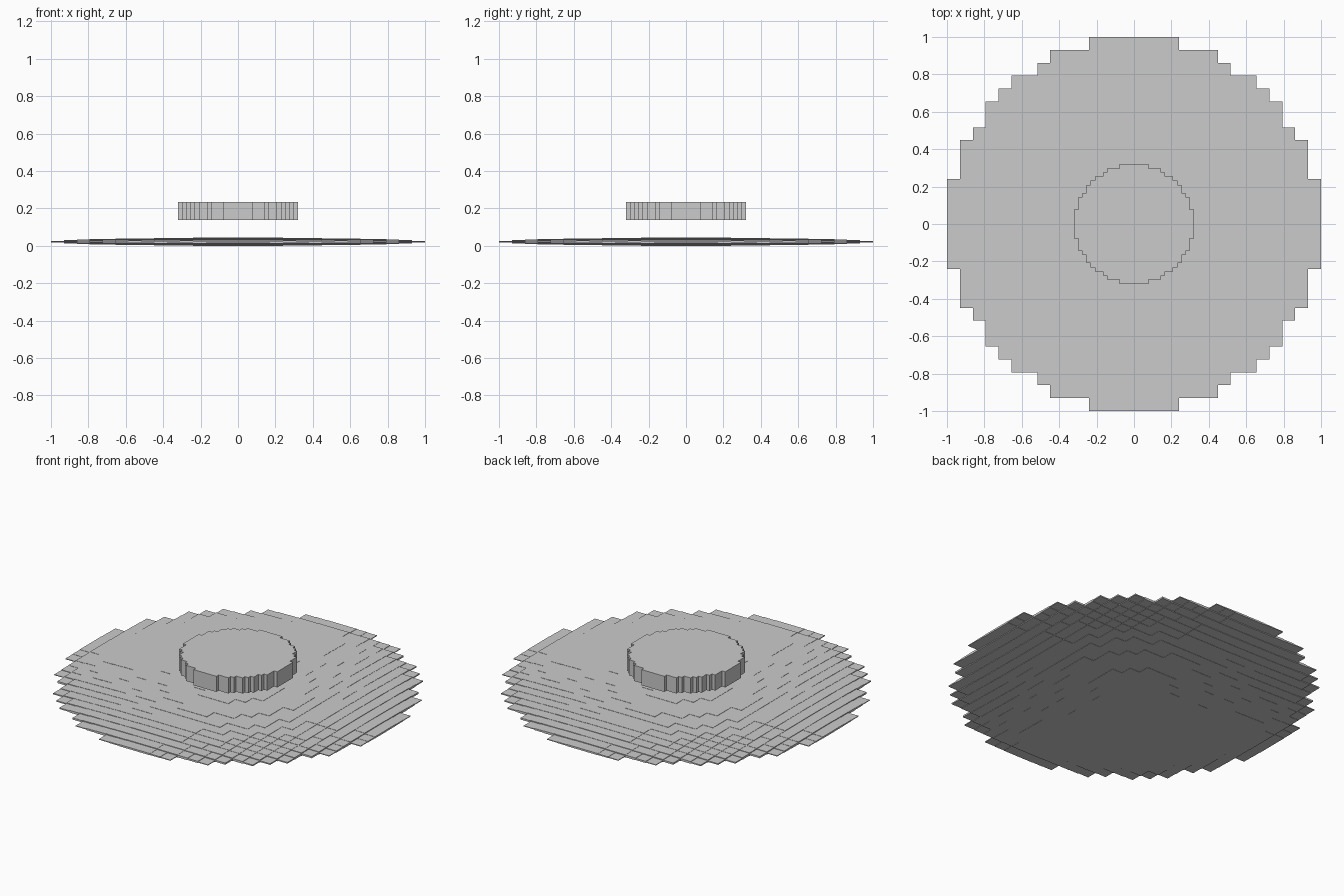
import bpy
import bmesh
from mathutils import Vector

cube = bpy.data.objects.get("Cube")
if cube:
    bpy.data.objects.remove(cube, do_unlink=True)

N = 14            # cells on each side of the centre cell
LIMIT = 206       # squared radius of the round shapes, in cells
SPAN = 2 * N + 1  # cells across


def stepped_solid(name, cells, size, centre):
    """Skin a set of unit cells with outward quads, then scale it into place."""
    bm = bmesh.new()
    axes = [Vector((1, 0, 0)), Vector((0, 1, 0)), Vector((0, 0, 1))]
    for cell in cells:
        mid = Vector(cell)
        for a in range(3):
            for sign in (-1, 1):
                normal = axes[a] * sign
                if tuple(int(c) for c in mid + normal) in cells:
                    continue
                u = axes[(a + 1) % 3] / 2
                v = axes[(a + 2) % 3] / 2 * sign
                face_mid = mid + normal / 2
                corners = (-u - v, u - v, u + v, v - u)
                bm.faces.new([bm.verts.new(face_mid + c) for c in corners])
    bmesh.ops.remove_doubles(bm, verts=bm.verts, dist=0.01)
    bmesh.ops.scale(bm, vec=size, verts=bm.verts)
    bmesh.ops.translate(bm, vec=centre, verts=bm.verts)
    mesh = bpy.data.meshes.new(name)
    bm.to_mesh(mesh)
    bm.free()
    obj = bpy.data.objects.new(name, mesh)
    bpy.context.collection.objects.link(obj)
    return obj


span = range(-N, N + 1)
disc = {(x, y, 0) for x in span for y in span if x * x + y * y <= LIMIT}
ball = {(x, y, z) for x, y, _ in disc for z in span
        if x * x + y * y + z * z <= LIMIT}

# Wide stepped ball squashed to a thin lens
lens_height = 0.043
stepped_solid("flattened_lens", ball,
              (2 / SPAN, 2 / SPAN, lens_height / SPAN),
              (0, 0, lens_height / 2))

# Small stepped disc floating above the lens
disc_width, disc_bottom, disc_top = 0.64, 0.137, 0.233
stepped_solid("floating_disc", disc,
              (disc_width / SPAN, disc_width / SPAN, disc_top - disc_bottom),
              (0, 0, (disc_bottom + disc_top) / 2))
